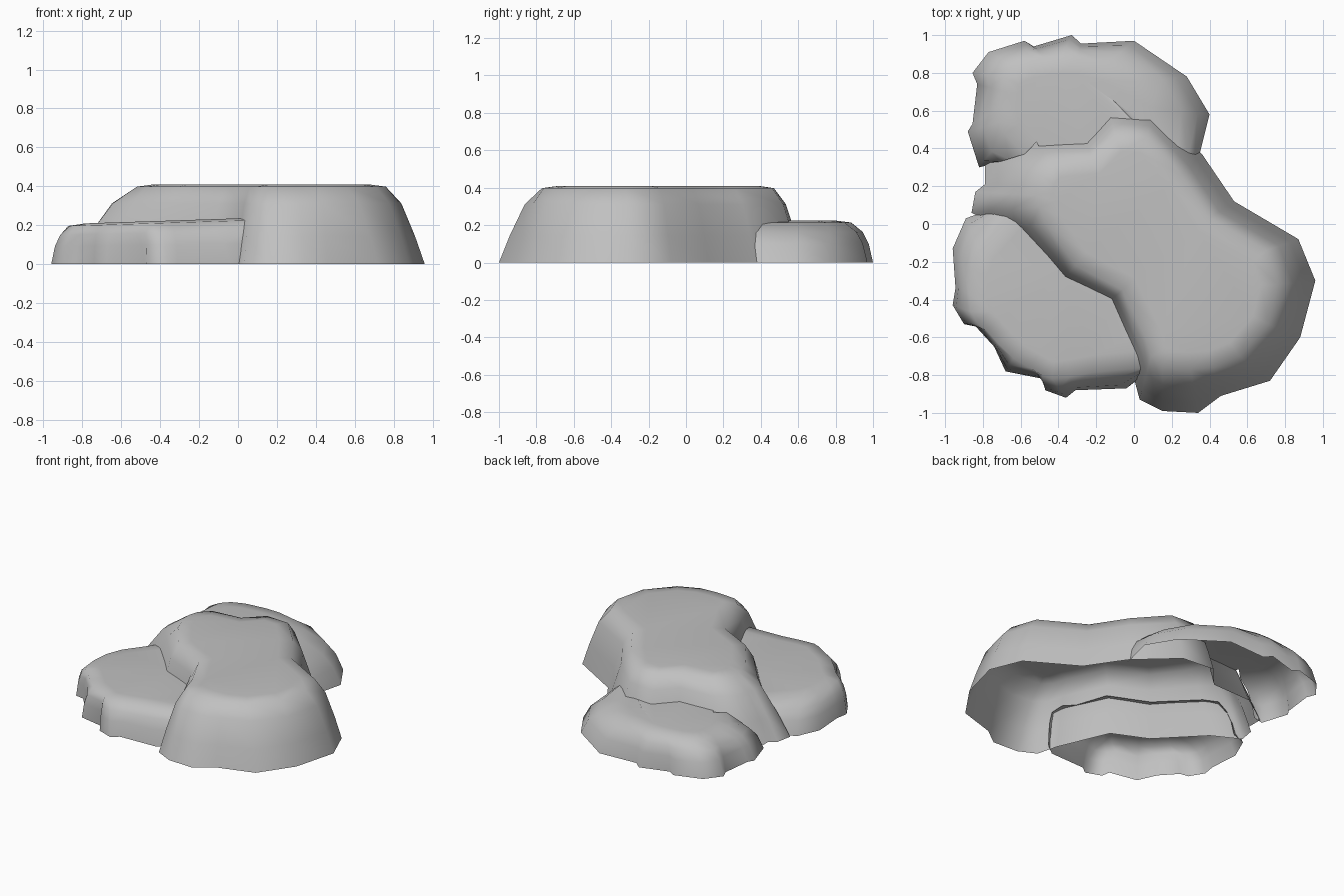
import bpy
import bmesh
from mathutils import Vector

cube = bpy.data.objects.get("Cube")
if cube:
    bpy.data.objects.remove(cube, do_unlink=True)

stone = bpy.data.materials.new("grey stone")
stone.use_nodes = True
GREY = (0.53, 0.53, 0.53, 1)
stone.diffuse_color = GREY
stone.node_tree.nodes["Principled BSDF"].inputs["Base Color"].default_value = GREY

# side profiles: (share of the inset, share of the height)
TALL_SIDE = [(0, 0), (0.25, 0.35), (0.6, 0.76), (1, 0.97)]
LOW_SIDE = [(0, 0), (0.2, 0.45), (0.48, 0.73), (1, 0.95)]


def inset_outline(base, amount, ends):
    """Shrink an open outline toward its middle, soften nicks, place the ends."""
    pts = [Vector(p) for p in base]
    mid = sum(pts, Vector((0, 0))) / len(pts)
    soft = [(a + b * 2 + c) / 4 for a, b, c in zip(pts, pts[1:], pts[2:])]
    return [ends[0]] + [p.lerp(mid, amount) for p in soft] + [ends[1]]


def rock(name, base, top, side, height, crest=(), lean=0):
    """Bottomless boulder; crest points carry the crown on where no wall stands."""
    bm = bmesh.new()
    rings = []
    for t, h in side:
        ring = []
        for b, c in zip(base, top):
            p = Vector(b).lerp(Vector(c), t)
            ring.append(bm.verts.new((p.x, p.y, h * height)))
        rings.append(ring)
    n = len(base)
    walls = n - 1 if crest else n
    for low, high in zip(rings, rings[1:]):
        for i in range(walls):
            j = (i + 1) % n
            bm.faces.new((low[i], low[j], high[j], high[i]))
    edge_z = side[-1][1] * height
    cap = bm.faces.new(rings[-1] + [bm.verts.new((x, y, edge_z)) for x, y in crest])
    bmesh.ops.recalc_face_normals(bm, faces=bm.faces)
    cap.normal_update()
    if cap.normal.z < 0:
        bmesh.ops.reverse_faces(bm, faces=bm.faces)
    # gently domed crown
    bmesh.ops.inset_region(bm, faces=[cap], thickness=0.09, use_even_offset=False)
    for v in cap.verts:
        v.co.z = height
    # lean the crown sideways
    for v in bm.verts:
        v.co.z *= 1 + v.co.x * lean
    bmesh.ops.triangulate(bm, faces=[cap])
    for f in bm.faces:
        f.smooth = True
    mesh = bpy.data.meshes.new(name)
    bm.to_mesh(mesh)
    bm.free()
    mesh.materials.append(stone)
    obj = bpy.data.objects.new(name, mesh)
    bpy.context.collection.objects.link(obj)


# tall boulder: base point and matching crown point
main = [
    ((-.86, .06), (-.50, .09)), ((-.84, .17), (-.52, .15)),
    ((-.79, .21), (-.52, .20)), ((-.79, .32), (-.50, .26)),
    ((-.57, .47), (-.43, .33)), ((-.27, .48), (-.22, .35)),
    ((-.14, .63), (-.10, .47)), ((.10, .61), (.07, .46)),
    ((.36, .37), (.25, .26)), ((.53, .12), (.40, .03)),
    ((.87, -.08), (.70, -.14)), ((.96, -.30), (.76, -.32)),
    ((.88, -.60), (.71, -.53)), ((.72, -.83), (.56, -.70)),
    ((.46, -.91), (.42, -.76)), ((.34, -1.0), (.30, -.77)),
    ((.15, -.99), (.15, -.76)), ((.03, -.93), (.09, -.70)),
    ((-.01, -.78), (.06, -.60)), ((-.16, -.43), (-.06, -.35)),
    ((-.40, -.32), (-.31, -.22)), ((-.67, -.04), (-.47, .0)),
]
rock("tall_boulder", [m[0] for m in main], [m[1] for m in main], TALL_SIDE, 0.41)

# low boulder at the front right, tucked into the tall one
front = [
    (-.78, .07), (-.89, .03), (-.96, -.13), (-.945, -.34), (-.96, -.43),
    (-.90, -.53), (-.84, -.54), (-.74, -.65), (-.68, -.78), (-.48, -.82),
    (-.47, -.88), (-.36, -.92), (-.31, -.88), (-.04, -.87), (.05, -.80),
]
rock("front_low_boulder", front,
     inset_outline(front, 0.24, ((-.66, .06), (.05, -.76))), LOW_SIDE, 0.235,
     [(-.02, -.60), (-.09, -.38), (-.35, -.25), (-.58, .0)], 0.14)

# low boulder at the back, tucked into the tall one
back = [
    (-.74, .32), (-.82, .30), (-.88, .49), (-.855, .53), (-.83, .74),
    (-.855, .80), (-.77, .91), (-.58, .97), (-.53, .94), (-.33, 1.0),
    (-.28, .955), (.0, .97), (.28, .78), (.40, .58), (.34, .34),
]
rock("back_low_boulder", back,
     inset_outline(back, 0.34, ((-.58, .37), (.23, .37))), LOW_SIDE, 0.225,
     [(.09, .51), (-.12, .52), (-.27, .40), (-.48, .37)])
